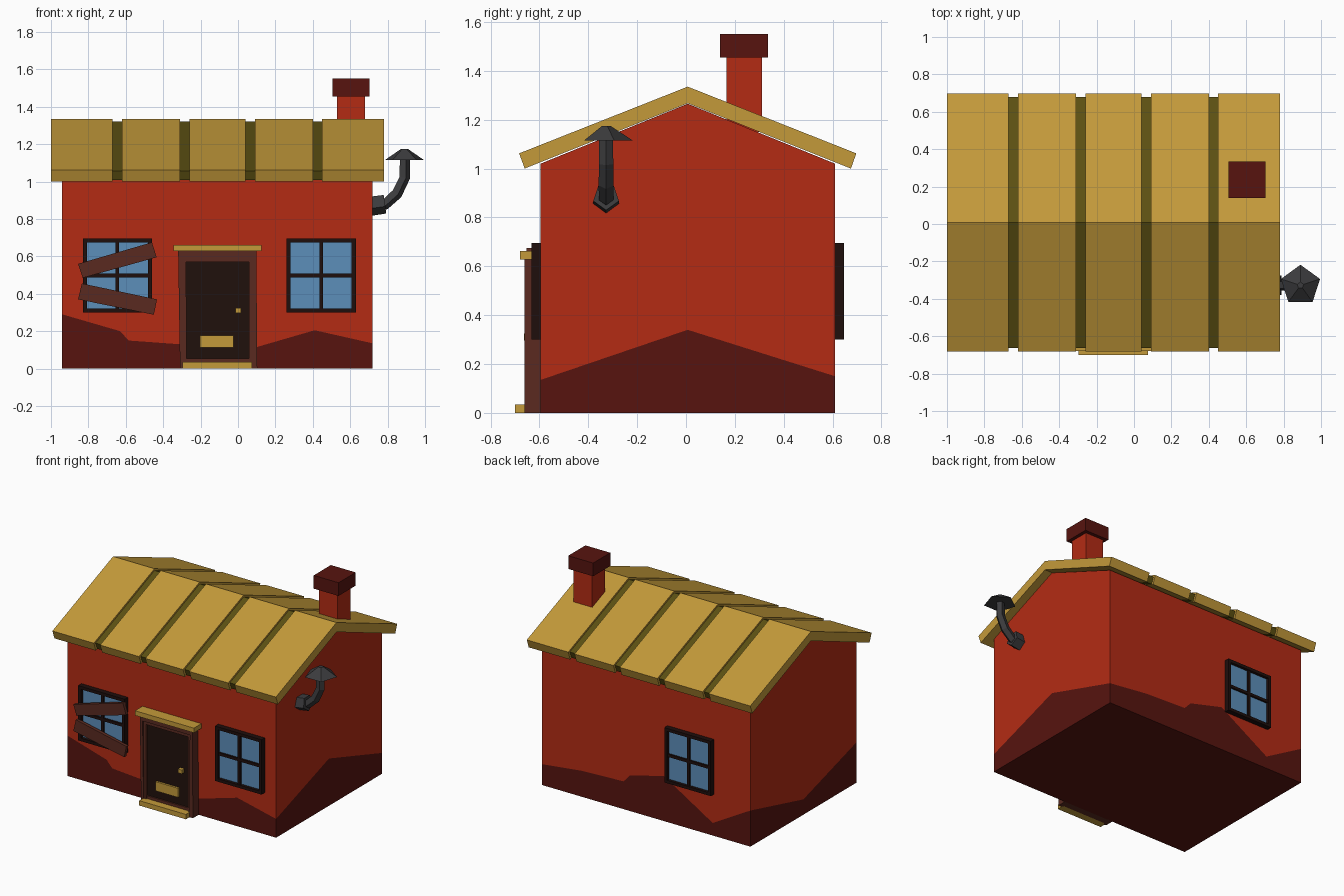
import bpy, bmesh, math
from mathutils import Vector, Matrix

if "Cube" in bpy.data.objects:
    bpy.data.objects.remove(bpy.data.objects["Cube"])


def material(name, hexa):
    m = bpy.data.materials.new(name)
    rgb = [int(hexa[i:i + 2], 16) / 255 for i in (0, 2, 4)]
    lin = [c / 12.92 if c <= 0.04045 else ((c + 0.055) / 1.055) ** 2.4 for c in rgb]
    m.diffuse_color = (*lin, 1)
    m.use_nodes = True
    m.node_tree.nodes["Principled BSDF"].inputs["Base Color"].default_value = m.diffuse_color
    return m


RED = material("red_wall", "B42B14")
DARK = material("dark_red", "57140F")
GOLD = material("gold", "C49A3A")
OLIVE = material("olive", "5C5012")
FRAME = material("window_wood", "1E0E0C")
GLASS = material("glass", "5C8EBA")
WOOD = material("brown_wood", "5A2A20")
DOOR = material("door_wood", "20110C")
IRON = material("iron", "3C3C3E")


def finish(bm, name, *mats):
    bmesh.ops.remove_doubles(bm, verts=bm.verts, dist=1e-5)
    bmesh.ops.recalc_face_normals(bm, faces=bm.faces)
    me = bpy.data.meshes.new(name)
    bm.to_mesh(me)
    bm.free()
    for m in mats:
        me.materials.append(m)
    ob = bpy.data.objects.new(name, me)
    bpy.context.collection.objects.link(ob)
    return ob


def box(name, x0, x1, y0, y1, z0, z1, mat):
    bm = bmesh.new()
    bmesh.ops.create_cube(bm, size=1)
    for v in bm.verts:
        v.co = Vector((x0 + (v.co.x + .5) * (x1 - x0), y0 + (v.co.y + .5) * (y1 - y0),
                       z0 + (v.co.z + .5) * (z1 - z0)))
    return finish(bm, name, mat)


def prism(name, pts, a, b, place, mat):
    """Extrude a 2D profile from depth a to depth b; place maps (u, v, depth) to xyz."""
    bm = bmesh.new()
    lo, hi = ([bm.verts.new(place(u, v, d)) for u, v in pts] for d in (a, b))
    bm.faces.new(lo)
    bm.faces.new(hi)
    for i in range(len(pts)):
        j = (i + 1) % len(pts)
        bm.faces.new((lo[i], lo[j], hi[j], hi[i]))
    return finish(bm, name, mat)


def along_x(y, z, d): return (d, y, z)
def along_y(x, z, d): return (x, d, z)


# House body: each wall split into red plaster above and a jagged dark band below
X0, X1, Y0, Y1, EAVE, RIDGE, YC = -.94, .72, -.595, .61, 1.02, 1.265, .007
bm = bmesh.new()


def face(pts, mat):
    f = bm.faces.new([bm.verts.new(p) for p in pts])
    f.material_index = mat


def wall(line, top, place):
    ends = [(line[-1][0], EAVE), *top, (line[0][0], EAVE)]
    face([place(u, v) for u, v in line + ends], 0)
    base = [(line[-1][0], 0), (line[0][0], 0)]
    face([place(u, v) for u, v in line + base], 1)


wall([(X0, .29), (-.63, .20), (-.585, .15), (-.31, .13), (.10, .115), (.41, .205), (X1, .135)],
     [], lambda u, v: (u, Y0, v))
wall([(X0, .26), (-.64, .09), (-.25, .325), (.02, .255), (.07, .20), (.40, .187), (X1, .15)],
     [], lambda u, v: (u, Y1, v))
wall([(Y0, .135), (YC, .34), (Y1, .15)], [(YC, RIDGE)], lambda u, v: (X1, u, v))
wall([(Y0, .29), (YC, .11), (Y1, .26)], [(YC, RIDGE)], lambda u, v: (X0, u, v))
face([(X0, Y0, 0), (X1, Y0, 0), (X1, Y1, 0), (X0, Y1, 0)], 1)
for y in (Y0, Y1):
    face([(X0, y, EAVE), (X1, y, EAVE), (X1, YC, RIDGE), (X0, YC, RIDGE)], 0)
finish(bm, "house_walls", RED, DARK)

# Roof: five gold panels over a slightly recessed dark core
panel = [(-.683, 1.062), (YC, 1.335), (.697, 1.062), (.675, 1.0), (YC, 1.267), (-.66, 1.0)]
core = [(-.664, 1.056), (YC, 1.322), (.679, 1.056), (.66, 1.008), (YC, 1.269), (-.645, 1.008)]
for i, (a, b) in enumerate([(-1, -.67), (-.62, -.31), (-.26, .04), (.09, .40), (.45, .78)]):
    prism(f"roof_panel_{i + 1}", panel, a, b, along_x, GOLD)
prism("roof_core", core, -.98, .76, along_x, OLIVE)

# Chimney
box("chimney", .53, .678, .165, .31, 1.15, 1.46, RED)
box("chimney_cap", .505, .703, .14, .335, 1.455, 1.55, DARK)


# Windows: frame, cross bars and glass; s is the outward direction in y
def window(name, xc, ywall, s):
    zc, w, h, t = .4975, .185, .1975, .022
    yo = ywall + s * .037
    y0, y1 = sorted((ywall - s * .01, yo))
    for sx in (-1, 1):
        x0, x1 = sorted((xc + sx * w, xc + sx * (w - t)))
        box(name + "_stile", x0, x1, y0, y1, zc - h, zc + h, FRAME)
        z0, z1 = sorted((zc + sx * h, zc + sx * (h - t)))
        box(name + "_rail", xc - w + t, xc + w - t, y0, y1, z0, z1, FRAME)
    g0, g1 = sorted((ywall - s * .01, ywall + s * .017))
    box(name + "_glass", xc - w + t, xc + w - t, g0, g1, zc - h + t, zc + h - t, GLASS)
    b0, b1 = sorted((ywall, ywall + s * .03))
    box(name + "_mullion", xc - .01, xc + .01, b0, b1, zc - h + t, zc + h - t, FRAME)
    box(name + "_crossbar", xc - w + t, xc + w - t, b0, b1, zc - .01, zc + .01, FRAME)


window("front_left_window", -.645, Y0, -1)
window("front_right_window", .445, Y0, -1)
window("back_window", -.465, Y1, 1)

# Boards nailed over the left window
prism("upper_board", [(-.855, .56), (-.83, .485), (-.435, .595), (-.46, .675)], -.652, -.628, along_y, WOOD)
prism("lower_board", [(-.835, .455), (-.855, .37), (-.45, .288), (-.433, .37)], -.652, -.628, along_y, WOOD)

# Door with stepped frame, lintel, step, knob and letter slot
prism("door_frame", [(-.31, 0), (-.32, .635), (.098, .635), (.103, 0), (.075, 0), (.078, .592),
                     (-.298, .592), (-.29, 0)], -.66, -.59, along_y, WOOD)
prism("inner_door_frame", [(-.295, 0), (-.30, .595), (.08, .595), (.08, 0), (.06, 0), (.06, .57),
                           (-.278, .57), (-.274, 0)], -.652, -.59, along_y, WOOD)
box("door", -.28, .065, -.635, -.59, .05, .575, DOOR)
box("door_sill", -.28, .065, -.645, -.59, 0, .055, WOOD)
box("lintel", -.345, .125, -.68, -.59, .628, .662, GOLD)
box("door_step", -.297, .075, -.70, -.60, 0, .035, GOLD)
box("letter_slot", -.202, -.023, -.65, -.63, .112, .178, GOLD)
box("door_knob", -.014, .016, -.662, -.63, .296, .324, GOLD)


# Stove pipe: five-sided rings swept in the xz plane, each (x, z, heading, radius)
def tube(name, rings, yc, mat):
    b = bmesh.new()
    loops = []
    for x, z, heading, r in rings:
        h = math.radians(heading)
        n = Vector((-math.sin(h), 0, math.cos(h)))
        angles = [math.radians(-90 + 72 * k) for k in range(5)]
        loops.append([b.verts.new(Vector((x, yc, z)) + r * math.sin(a) * n
                                  + Vector((0, r * math.cos(a), 0))) for a in angles])
    for p, q in zip(loops, loops[1:]):
        for i in range(5):
            b.faces.new((p[i], p[(i + 1) % 5], q[(i + 1) % 5], q[i]))
    b.faces.new(loops[0])
    b.faces.new(loops[-1])
    return finish(b, name, mat)


tube("pipe_flange", [(.70, .872, 8, .057), (.785, .884, 8, .055)], -.327, IRON)
tube("pipe", [(.75, .87, 20, .03), (.785, .88, 30, .031), (.848, .937, 50, .032),
              (.888, 1.02, 78, .031), (.89, 1.13, 90, .03)], -.327, IRON)
bm = bmesh.new()
bmesh.ops.create_cone(bm, cap_ends=True, segments=5, radius1=.11, radius2=.018, depth=.06,
                      matrix=Matrix.Translation((.89, -.328, 1.145)))
top = max(bm.verts, key=lambda v: v.co.y)
turn = math.pi / 2 - math.atan2(top.co.y + .328, top.co.x - .89)
bmesh.ops.rotate(bm, cent=(.89, -.328, 1.145), matrix=Matrix.Rotation(turn, 3, 'Z'), verts=bm.verts)
finish(bm, "pipe_cap", IRON)
